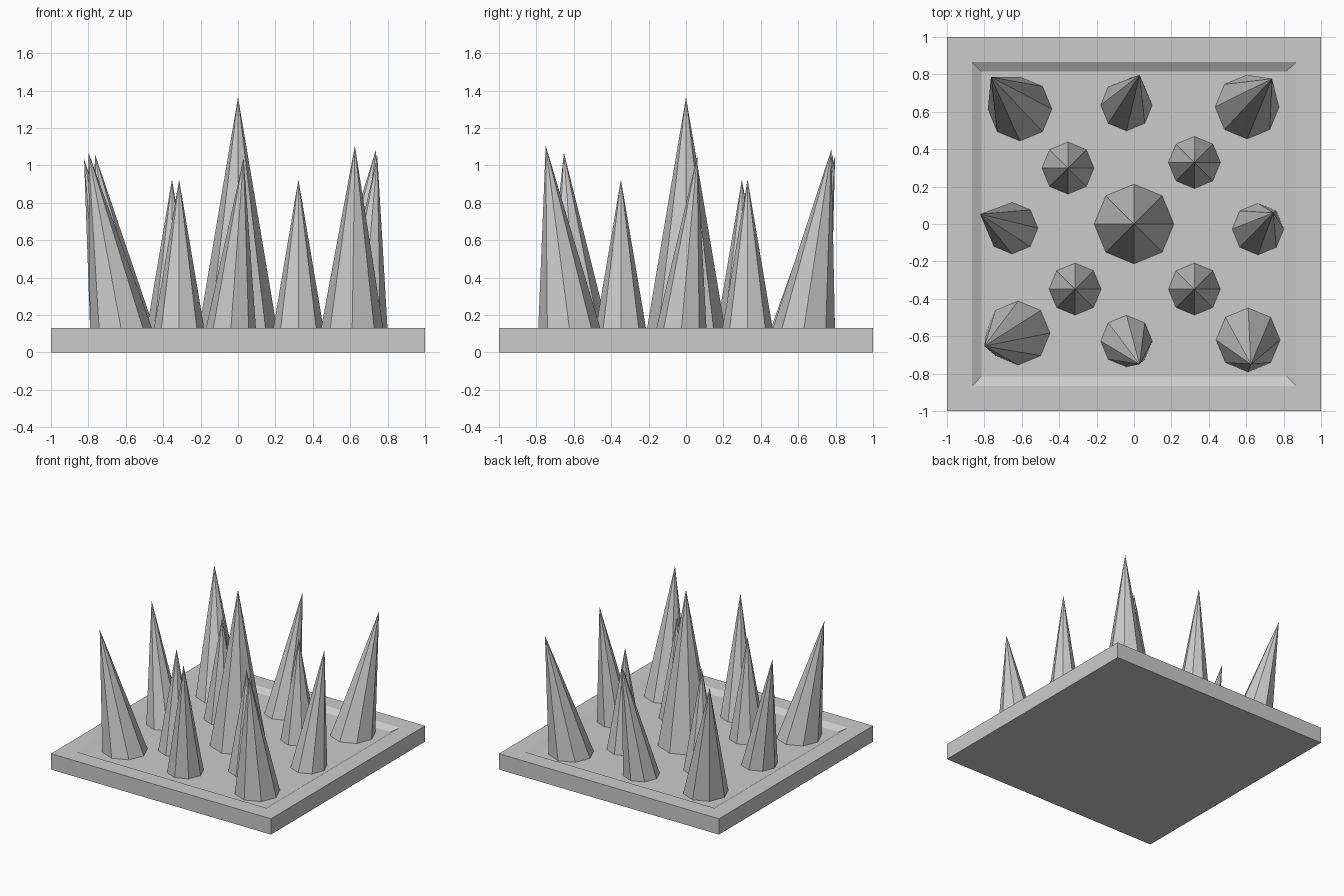
import bpy, bmesh
from math import cos, sin, pi

old = bpy.data.objects.get("Cube")
if old:
    bpy.data.objects.remove(old)

stone = bpy.data.materials.new("grey_stone")
stone.use_nodes = True
colour = (0.6, 0.6, 0.6, 1)
stone.diffuse_color = colour
stone.node_tree.nodes["Principled BSDF"].inputs["Base Color"].default_value = colour

FLOOR, RIM = 0.10, 0.13


def finish(bm, name):
    bmesh.ops.recalc_face_normals(bm, faces=bm.faces)
    mesh = bpy.data.meshes.new(name)
    bm.to_mesh(mesh)
    bm.free()
    mesh.materials.append(stone)
    bpy.context.collection.objects.link(bpy.data.objects.new(name, mesh))


def base_plate():
    # Square rings from the underside, up the sides, over the rim and into the tray
    bm = bmesh.new()
    rings = [[bm.verts.new((sx * h, sy * h, z))
              for sx, sy in ((-1, -1), (1, -1), (1, 1), (-1, 1))]
             for h, z in ((1, 0), (1, RIM), (0.865, RIM), (0.815, FLOOR))]
    for low, high in zip(rings, rings[1:]):
        for i in range(4):
            j = (i + 1) % 4
            bm.faces.new((low[i], low[j], high[j], high[i]))
    bm.faces.new(rings[0])
    bm.faces.new(rings[-1])
    finish(bm, "base_plate")


def spike(name, x, y, radius, tip):
    # Eight-sided cone on the tray floor whose tip may lean
    bm = bmesh.new()
    foot = [bm.verts.new((x + radius * cos(i * pi / 4), y + radius * sin(i * pi / 4), FLOOR))
            for i in range(8)]
    top = bm.verts.new(tip)
    bm.faces.new(foot)
    for i in range(8):
        bm.faces.new((foot[i], foot[(i + 1) % 8], top))
    finish(bm, name)


base_plate()
spike("centre_spike", 0, 0, 0.213, (0, 0, 1.365))

# Upright inner spikes
for name, x, y in (("back_right", -0.353, 0.299), ("back_left", 0.323, 0.329),
                   ("front_right", -0.315, -0.348), ("front_left", 0.323, -0.348)):
    spike("inner_spike_" + name, x, y, 0.139, (x, y, 0.925))

# Leaning spikes at the middle of each side
for name, x, y, tip in (("back", -0.04, 0.636, (0.03, 0.797, 1.05)),
                        ("front", -0.04, -0.626, (0.03, -0.75, 1.04)),
                        ("right", -0.652, -0.022, (-0.823, 0.053, 1.035)),
                        ("left", 0.663, -0.027, (0.745, 0.06, 1.05))):
    spike("side_spike_" + name, x, y, 0.138, tip)

# Leaning corner spikes
for name, x, y, tip in (("back_right", -0.61, 0.615, (-0.765, 0.786, 1.06)),
                        ("back_left", 0.605, 0.626, (0.738, 0.777, 1.085)),
                        ("front_right", -0.62, -0.583, (-0.80, -0.653, 1.07)),
                        ("front_left", 0.61, -0.62, (0.625, -0.75, 1.105))):
    spike("corner_spike_" + name, x, y, 0.171, tip)
